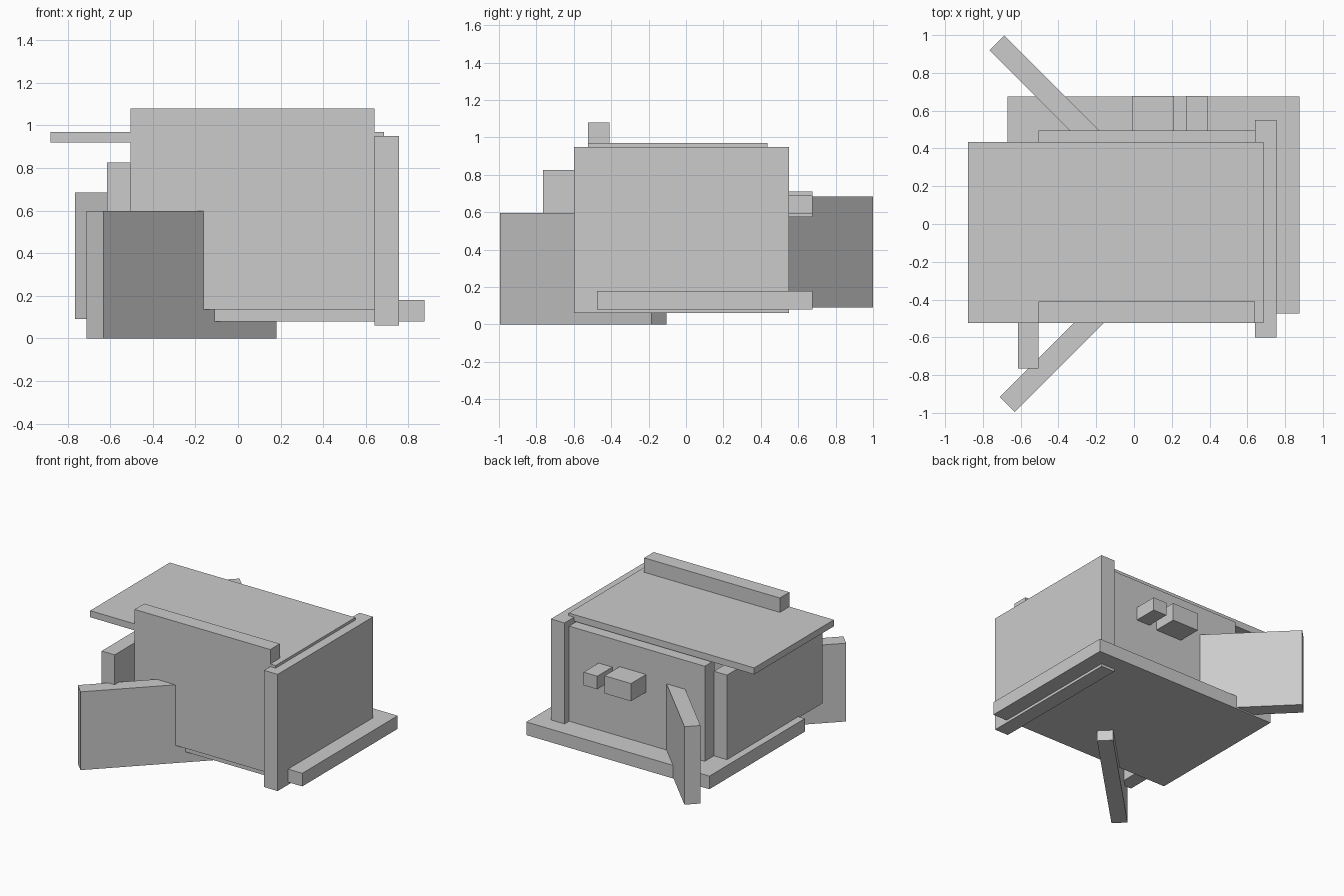
import bpy
import bmesh
from math import radians
from mathutils import Matrix, Vector

cube = bpy.data.objects.get("Cube")
if cube:
    bpy.data.objects.remove(cube, do_unlink=True)

# One plain grey for every panel
grey = bpy.data.materials.new("plain grey")
grey.use_nodes = True
colour = (0.6, 0.6, 0.6, 1)
grey.diffuse_color = colour
grey.node_tree.nodes["Principled BSDF"].inputs["Base Color"].default_value = colour


def box(name, x, y, z):
    """Box spanning the given (low, high) ranges."""
    spans = (x, y, z)
    size = Vector([high - low for low, high in spans])
    bm = bmesh.new()
    bmesh.ops.create_cube(bm, size=1, matrix=Matrix.Diagonal(size).to_4x4())
    mesh = bpy.data.meshes.new(name)
    bm.to_mesh(mesh)
    bm.free()
    mesh.materials.append(grey)
    obj = bpy.data.objects.new(name, mesh)
    obj.location = [(low + high) / 2 for low, high in spans]
    bpy.context.collection.objects.link(obj)
    return obj


def door(name, x, y, z, angle):
    """Upright panel centred at x, y and swung open by an angle."""
    length, thick = 1.148, 0.112
    panel = box(name, (x - length / 2, x + length / 2),
                (y - thick / 2, y + thick / 2), z)
    panel.rotation_euler.z = radians(angle)


# Floor and roof
box("base", (-0.67, 0.875), (-0.475, 0.675), (0.08, 0.18))
box("roof", (-0.88, 0.685), (-0.525, 0.435), (0.92, 0.97))

# Walls
box("front_wall", (-0.505, 0.64), (-0.525, -0.41), (0.135, 1.08))
box("back_wall", (-0.505, 0.64), (0.38, 0.495), (0.1, 0.905))
box("left_wall", (0.64, 0.755), (-0.6, 0.55), (0.06, 0.95))
box("right_wall", (-0.615, -0.505), (-0.765, 0.385), (0.17, 0.825))

# Open doors
door("front_door", -0.265, -0.55, (0, 0.597), 45)
door("back_door", -0.32, 0.553, (0.09, 0.685), -45)

# Blocks on the back wall
box("large_block", (-0.01, 0.213), (0.44, 0.677), (0.575, 0.71))
box("small_block", (0.275, 0.39), (0.44, 0.677), (0.59, 0.69))
